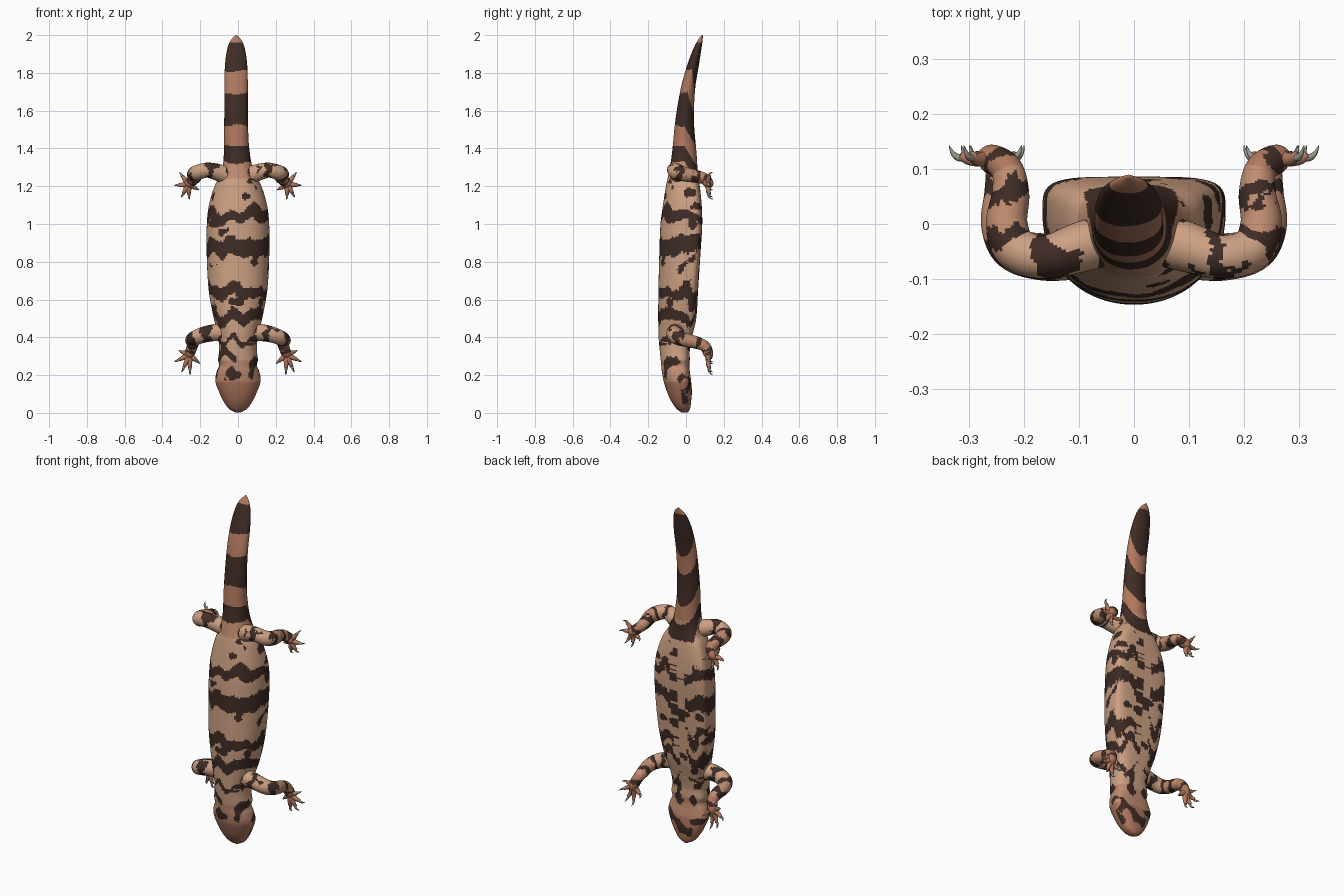
import bpy, bmesh, math
from mathutils import Vector, noise

if "Cube" in bpy.data.objects:
    bpy.data.objects.remove(bpy.data.objects["Cube"])


def material(name, rgb):
    m = bpy.data.materials.new(name)
    m.diffuse_color = (*rgb, 1)
    m.use_nodes = True
    m.node_tree.nodes["Principled BSDF"].inputs["Base Color"].default_value = m.diffuse_color
    return m


MATS = [material("light_tan", (0.61, 0.355, 0.225)),
        material("mid_tan", (0.53, 0.265, 0.165)),
        material("reddish_brown", (0.44, 0.19, 0.112)),
        material("dark_brown", (0.050, 0.025, 0.019)),
        material("claw_grey", (0.32, 0.31, 0.25))]
TAN, MID, RED, DARK, CLAW = range(5)


def curve(rows, u):
    """Smooth (cubic) interpolation of rows, keyed on their first column."""
    i = max(k for k in range(len(rows) - 1) if rows[k][0] <= u or k == 0)
    a, b = rows[i], rows[i + 1]
    p, n = rows[max(i - 1, 0)], rows[min(i + 2, len(rows) - 1)]
    h = b[0] - a[0]
    t = min(max((u - a[0]) / h, 0), 1)
    out = []
    for c in range(1, len(a)):
        m0 = (b[c] - p[c]) / (b[0] - p[0]) * h
        m1 = (n[c] - a[c]) / (n[0] - a[0]) * h
        out.append((2*t**3 - 3*t*t + 1)*a[c] + (t**3 - 2*t*t + t)*m0
                   + (3*t*t - 2*t**3)*b[c] + (t**3 - t*t)*m1)
    return out


def skin(bm, rings, rule):
    """Join rings of points into a closed tube; rule(fraction, centre) gives the colour."""
    loops = [[bm.verts.new(p) for p in r] for r in rings]
    n = len(loops[0])
    made = [(bm.faces.new(loops[0]), 0), (bm.faces.new(loops[-1]), 1)]
    for k in range(len(loops) - 1):
        for j in range(n):
            q = (j + 1) % n
            f = bm.faces.new((loops[k][j], loops[k][q], loops[k + 1][q], loops[k + 1][j]))
            made.append((f, k / (len(loops) - 1)))
    for f, t in made:
        f.material_index = rule(t, f.calc_center_median())
        f.smooth = True


def tube(bm, points, steps, sides, rule):
    """Round tube through (x, y, z, radius) points."""
    rows = [(k, *p) for k, p in enumerate(points)]
    samples = [curve(rows, (len(rows) - 1) * s / steps) for s in range(steps + 1)]
    cs = [Vector(s[:3]) for s in samples]
    rings, side = [], Vector((0, 0, 1))
    for k, c in enumerate(cs):
        d = (cs[min(k + 1, steps)] - cs[max(k - 1, 0)]).normalized()
        side = (side - d * side.dot(d)).normalized()
        up = d.cross(side)
        r = max(samples[k][3], 0.0008)
        rings.append([c + r * (side * math.cos(a) + up * math.sin(a))
                      for a in (2 * math.pi * j / sides for j in range(sides))])
    skin(bm, rings, rule)


def finish(name, bm):
    bmesh.ops.recalc_face_normals(bm, faces=bm.faces)
    me = bpy.data.meshes.new(name)
    bm.to_mesh(me)
    bm.free()
    for m in MATS:
        me.materials.append(m)
    ob = bpy.data.objects.new(name, me)
    bpy.context.collection.objects.link(ob)


# body, head and tail: z, half width, back y, belly y, belly squareness (1 = round)
BODY = [(0.003, 0.016, -0.025, 0.010, 1.0), (0.02, 0.046, -0.048, 0.021, 0.9),
        (0.06, 0.076, -0.077, 0.027, 0.8), (0.11, 0.100, -0.10, 0.031, 0.75),
        (0.17, 0.12, -0.119, 0.027, 0.7), (0.22, 0.112, -0.128, 0.02, 0.7),
        (0.25, 0.100, -0.131, 0.018, 0.7), (0.28, 0.105, -0.134, 0.02, 0.7),
        (0.33, 0.100, -0.139, 0.02, 0.7), (0.40, 0.103, -0.145, 0.032, 0.65),
        (0.50, 0.128, -0.147, 0.054, 0.6), (0.65, 0.155, -0.146, 0.064, 0.5),
        (0.85, 0.166, -0.141, 0.077, 0.45), (1.0, 0.165, -0.135, 0.086, 0.45),
        (1.1, 0.154, -0.122, 0.083, 0.5), (1.2, 0.124, -0.106, 0.073, 0.6),
        (1.27, 0.088, -0.092, 0.063, 0.8), (1.36, 0.070, -0.076, 0.057, 1.0),
        (1.55, 0.063, -0.056, 0.042, 1.0), (1.72, 0.062, -0.027, 0.049, 1.0),
        (1.84, 0.059, 0.006, 0.068, 1.0), (1.93, 0.046, 0.040, 0.082, 1.0),
        (1.975, 0.027, 0.064, 0.088, 1.0), (2.0, 0.003, 0.085, 0.09, 1.0)]
# dark bands: lower and upper z
BANDS = [(1.81, 2.10), (1.52, 1.695), (1.325, 1.41), (1.01, 1.075), (0.83, 0.92),
         (0.61, 0.67), (0.49, 0.555), (0.365, 0.395)]


def body_colour(t, c):
    z = c.z
    w, back, belly_y, sq = curve(BODY, z)
    rel = (2 * c.y - back - belly_y) / (belly_y - back)    # -1 on the back, 1 on the belly
    fine = noise.noise(c * 90)
    wob = noise.noise(Vector((c.x * 14, c.y * 14, z * 5))) * 0.045
    wob += 0.010 * math.sin(c.x * 60) + 0.010 * fine
    spot = noise.noise(Vector((c.x * 17 + 4, c.y * 17, z * 17))) + 0.1 * fine
    if z > 1.2:                                            # tail bands slant down underneath
        wob = wob * 0.4 + 0.11 * max(rel, 0)
    elif rel > 0.5:
        wob *= 1.8
    belly = rel > 0.7 and 0.4 < z < 1.2 and abs(c.x + 0.02) < 0.035 + 0.04 * spot
    if not belly and z < 1.96 and any(a < z + wob < b for a, b in BANDS):
        return DARK
    if 0.17 < z < 0.37 and spot > (0.13 if rel < 0.5 else 0.25):   # head and neck patches
        return DARK
    if 0.03 < z < 0.17 and rel > 0.1 and spot > 0.2:       # chin patches
        return DARK
    if 0.4 < z < 1.28 and spot > (0.42 if c.y < -0.05 else 0.30):
        return DARK
    if z < 0.16 or z > 1.33:
        return RED
    return MID if z < 0.28 or z > 1.24 else TAN


def power(v, e):
    return math.copysign(abs(v) ** e, v)


bm = bmesh.new()
rings, N, SIDES = [], 340, 100
for k in range(N + 1):
    u = 0.5 - 0.5 * math.cos(math.pi * k / N)
    z = 0.003 + 1.997 * (0.3 * u + 0.7 * k / N)
    w, back, belly, sq = curve(BODY, z)
    mid = back + (0.5 + 0.4 * (1 - sq)) * (belly - back)
    shift = -0.01 * min(max((z - 1.25) / 0.2, 0), 1)       # tail leans slightly aside
    ring = []
    for j in range(SIDES):
        a = 2 * math.pi * j / SIDES
        s, c = math.sin(a), math.cos(a)
        if s > 0:
            ring.append((shift + w * power(c, sq), mid + (belly - mid) * power(s, sq), z))
        else:
            ring.append((shift + w * power(c, 0.9), mid + (back - mid) * power(-s, 0.95), z))
    rings.append(ring)
skin(bm, rings, body_colour)
finish("body", bm)

# legs: path of (x, y, z, radius), toe tips (x, z) on the ground plane y = 0.13
LEGS = {
    "hind": ([(0.03, -0.025, 1.245, 0.045), (0.09, -0.04, 1.268, 0.046),
              (0.16, -0.06, 1.285, 0.040), (0.215, -0.045, 1.272, 0.040),
              (0.232, 0.0, 1.262, 0.038), (0.225, 0.055, 1.252, 0.034),
              (0.232, 0.10, 1.238, 0.029), (0.262, 0.120, 1.213, 0.026),
              (0.278, 0.126, 1.200, 0.012)],
             [(0.205, 1.18), (0.258, 1.13), (0.30, 1.142), (0.337, 1.205), (0.31, 1.275)]),
    "front": ([(0.05, -0.055, 0.405, 0.045), (0.10, -0.055, 0.425, 0.046),
               (0.165, -0.06, 0.418, 0.043), (0.22, -0.045, 0.40, 0.040),
               (0.243, 0.0, 0.385, 0.036), (0.24, 0.055, 0.372, 0.033),
               (0.242, 0.10, 0.352, 0.029), (0.257, 0.119, 0.312, 0.026),
               (0.265, 0.126, 0.285, 0.012)],
              [(0.20, 0.26), (0.253, 0.20), (0.298, 0.215), (0.337, 0.27), (0.315, 0.33)]),
}


def leg_colour(t, c):
    w = noise.noise(c * 24) * 2.4 + noise.noise(c * 90) * 0.7
    if 0.08 < t < 0.84 and math.sin(t * 33 + w) > 0.42:
        return DARK
    return TAN if t < 0.4 else MID if t < 0.72 else RED


for name, (path, tips) in LEGS.items():
    for label, s in (("right", 1), ("left", -1)):
        leg, claws = bmesh.new(), bmesh.new()
        tube(leg, [(s * x, y, z, r) for x, y, z, r in path], 110, 40, leg_colour)
        hx, hz = path[-2][0], path[-2][2] - 0.004
        for tx, tz in tips:
            dx, dz = tx - hx, tz - hz

            def at(f, y, r):
                return (s * (hx + dx * f), y, hz + dz * f, r)
            # toe, then a curved claw
            tube(leg, [at(0, 0.122, 0.017), at(0.3, 0.118, 0.014), at(0.55, 0.119, 0.011),
                       at(0.72, 0.126, 0.008)], 10, 10, lambda t, c: RED)
            tube(claws, [at(0.62, 0.122, 0.0075), at(0.78, 0.121, 0.0065),
                         at(0.92, 0.130, 0.004), at(1.0, 0.143, 0.0008)],
                 8, 8, lambda t, c: CLAW)
        finish(f"{name}_leg_{label}", leg)
        finish(f"{name}_claws_{label}", claws)
